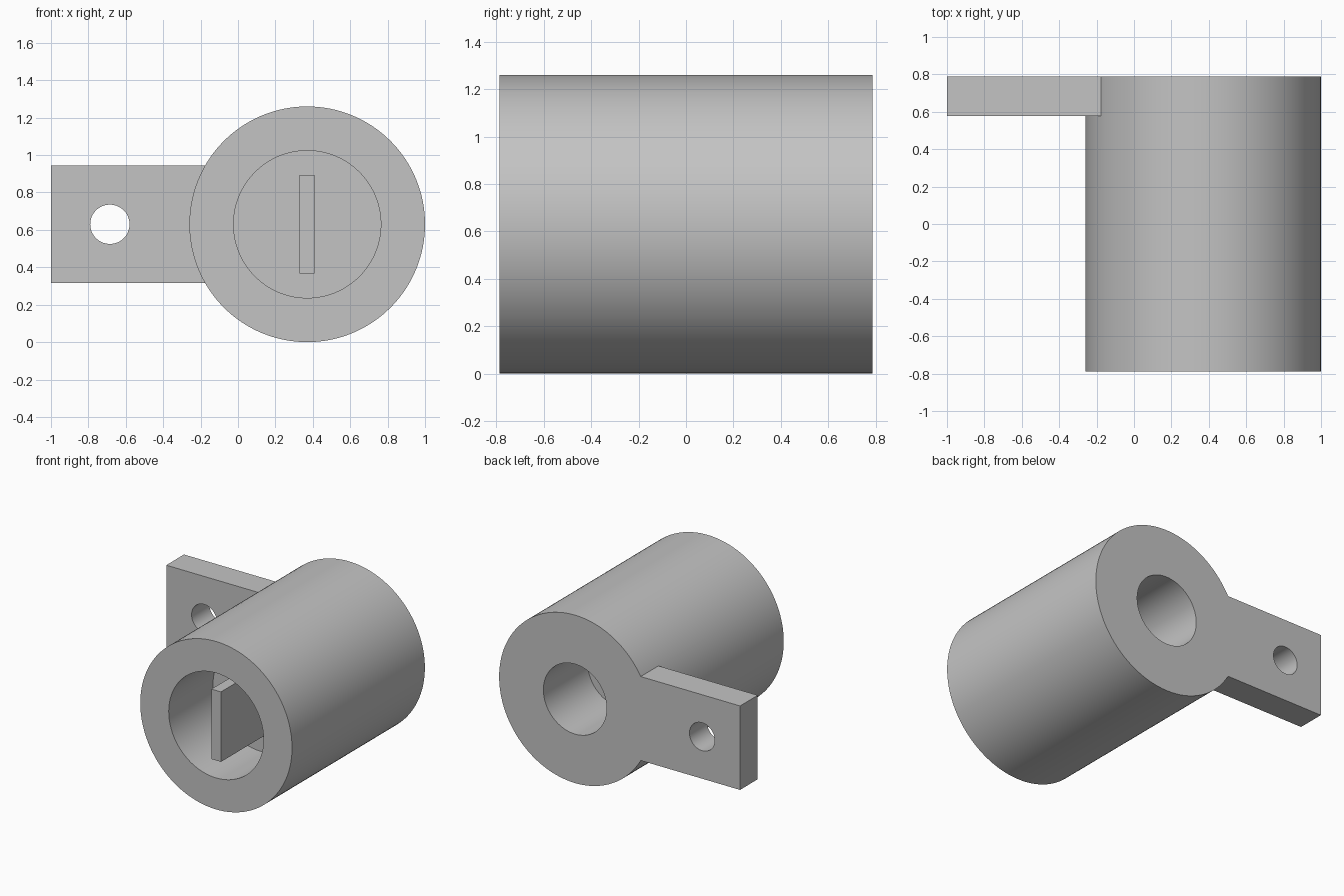
import bpy
import math

default = bpy.data.objects.get("Cube")
if default:
    bpy.data.objects.remove(default, do_unlink=True)

UNIT = 0.0525                      # design module
RADIUS = 12 * UNIT
HALF = 15 * UNIT                   # half length of the barrel
CX, CZ = 1 - RADIUS, RADIUS        # barrel axis
DEPTH = 10 * UNIT                  # depth of both blind bores

grey = bpy.data.materials.new("plain grey")
grey.use_nodes = True
colour = (0.55, 0.55, 0.55, 1)
grey.diffuse_color = colour
grey.node_tree.nodes["Principled BSDF"].inputs["Base Color"].default_value = colour


def finish(name):
    obj = bpy.context.object
    obj.name = name
    obj.data.materials.append(grey)
    return obj


def cylinder(name, x, radius, y0, y1):
    """Cylinder along y between y0 and y1."""
    bpy.ops.mesh.primitive_cylinder_add(
        vertices=128, radius=radius, depth=y1 - y0,
        location=(x, (y0 + y1) / 2, CZ), rotation=(math.pi / 2, 0, 0))
    return finish(name)


def box(name, x0, x1, y0, y1, height):
    """Box centred on the axis height."""
    bpy.ops.mesh.primitive_cube_add(size=1, location=((x0 + x1) / 2, (y0 + y1) / 2, CZ))
    obj = finish(name)
    obj.scale = (x1 - x0, y1 - y0, height)
    bpy.ops.object.transform_apply(location=False, rotation=False, scale=True)
    return obj


def combine(target, other, operation):
    """Apply a boolean and remove the helper."""
    other.hide_render = True
    mod = target.modifiers.new("boolean", "BOOLEAN")
    mod.operation = operation
    mod.solver = "EXACT"
    mod.object = other
    bpy.ops.object.select_all(action="DESELECT")
    target.select_set(True)
    bpy.context.view_layer.objects.active = target
    bpy.ops.object.modifier_apply(modifier=mod.name)
    bpy.data.objects.remove(other, do_unlink=True)


# Barrel with a mounting tab flush with its back end
body = cylinder("barrel_with_tab", CX, RADIUS, -HALF, HALF)
combine(body, box("tab", -1, CX - RADIUS / 2, HALF - 4 * UNIT, HALF, 12 * UNIT), "UNION")

# Blind bores at the front and back, and the hole through the tab
combine(body, cylinder("front_bore", CX, 7.5 * UNIT, -HALF - 0.1, -HALF + DEPTH), "DIFFERENCE")
combine(body, cylinder("back_bore", CX, 5 * UNIT, HALF - DEPTH, HALF + 0.1), "DIFFERENCE")
combine(body, cylinder("tab_hole", -1 + 6 * UNIT, 2 * UNIT, HALF - 0.4, HALF + 0.1), "DIFFERENCE")

# Upright blade from the bore floor to the front face
blade = box("blade", CX - 0.04, CX + 0.04, -HALF, -HALF + DEPTH, 10 * UNIT)
combine(body, blade, "UNION")

bpy.ops.object.shade_smooth_by_angle(angle=math.radians(30))
